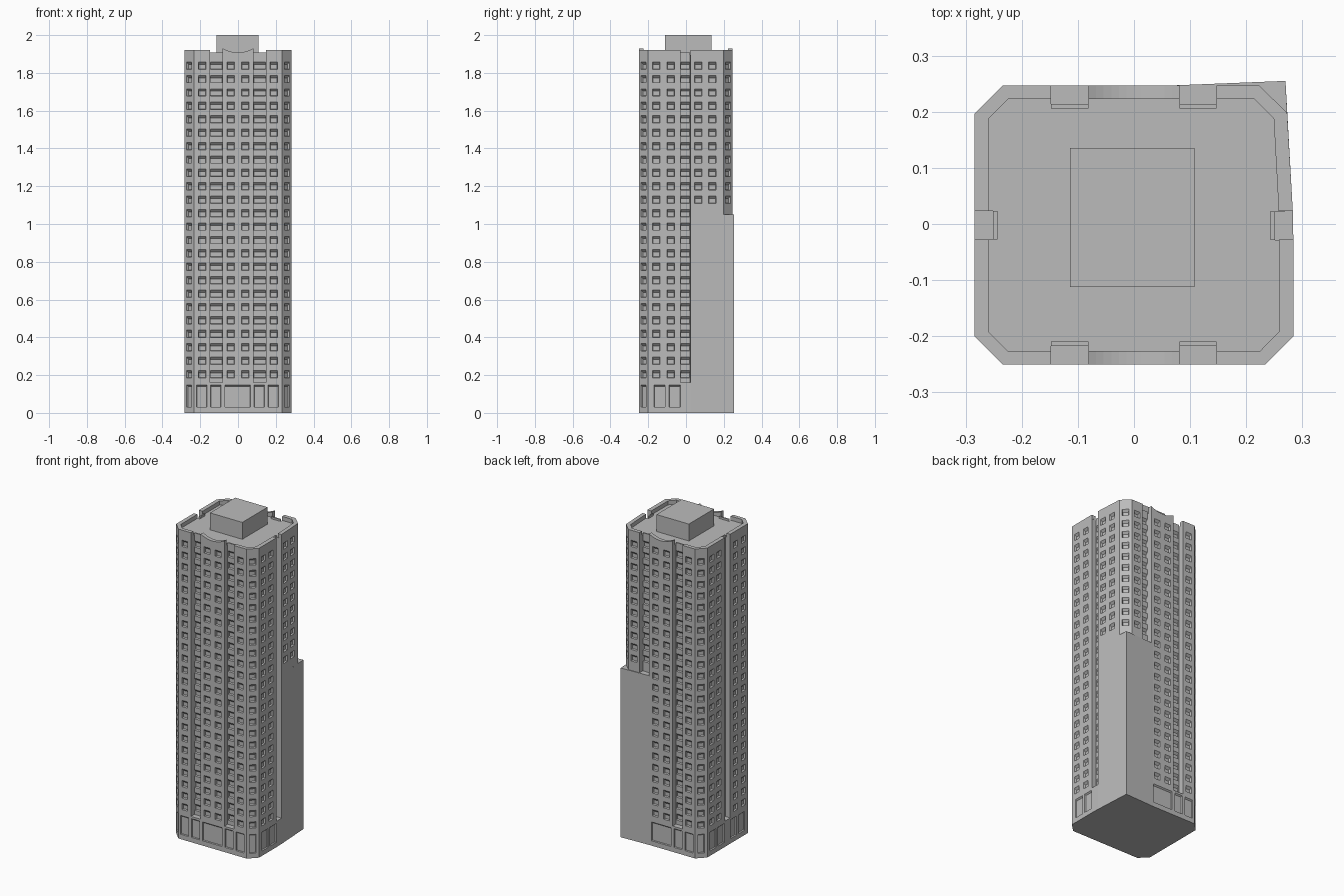
import bpy, bmesh, math
from mathutils import Vector

if "Cube" in bpy.data.objects:
    bpy.data.objects.remove(bpy.data.objects["Cube"])

GREY = bpy.data.materials.new("concrete_grey")
GREY.diffuse_color = (0.5, 0.5, 0.5, 1)
GREY.use_nodes = True
GREY.node_tree.nodes["Principled BSDF"].inputs["Base Color"].default_value = GREY.diffuse_color

BASE, ROOF, TOP, LEDGE = 0.16, 1.895, 1.92, 1.05
ROWS = [(0.186 + 0.071 * i, 0.225 + 0.071 * i) for i in range(24)]
DOORS = [(0.03, 0.147)]


def poly(bm, pts):
    bm.faces.new([bm.verts.new(p) for p in pts])


def finish(bm, name):
    bmesh.ops.remove_doubles(bm, verts=bm.verts, dist=1e-5)
    me = bpy.data.meshes.new(name)
    bm.to_mesh(me)
    bm.free()
    me.materials.append(GREY)
    ob = bpy.data.objects.new(name, me)
    bpy.context.collection.objects.link(ob)


def wall(bm, p, q, z0, z1, cols=(), rows=(), depth=0.012, slope=0.013, side=0.003):
    """Vertical wall from p to q with recessed openings; cols lie along its main axis."""
    p, q = Vector(p), Vector(q)
    d = q - p
    ax = 0 if abs(d.x) > abs(d.y) else 1
    inward = Vector((-d.y, d.x)).normalized() * depth
    length = d.length

    def at(t, z, deep=False):
        v = p + d * t + (inward if deep else Vector((0, 0)))
        return (v.x, v.y, z)

    spans = [sorted((c - p[ax]) / d[ax] for c in ab) for ab in cols]
    spans.sort()
    rows = [r for r in rows if r[0] > z0 and r[1] < z1]
    t = 0
    for a, b in spans:
        poly(bm, [at(t, z0), at(a, z0), at(a, z1), at(t, z1)])
        z = z0
        for lo, hi in rows:
            poly(bm, [at(a, z), at(b, z), at(b, lo), at(a, lo)])
            # recess with a sloping head
            s = side / length
            o = [at(a, lo), at(b, lo), at(b, hi), at(a, hi)]
            i = [at(a + s, lo + 0.002, 1), at(b - s, lo + 0.002, 1),
                 at(b - s, hi - slope, 1), at(a + s, hi - slope, 1)]
            for k in range(4):
                n = (k + 1) % 4
                poly(bm, [o[k], o[n], i[n], i[k]])
            poly(bm, i)
            z = hi
        poly(bm, [at(a, z), at(b, z), at(b, z1), at(a, z1)])
        t = b
    poly(bm, [at(t, z0), at(1, z0), at(1, z1), at(t, z1)])


def strip(bm, outer, inner, z0, tops):
    """Upright band between an outer and an inner path."""
    o0 = [(x, y, z0) for x, y in outer]
    i0 = [(x, y, z0) for x, y in inner]
    o1 = [(x, y, z) for (x, y), z in zip(outer, tops)]
    i1 = [(x, y, z) for (x, y), z in zip(inner, tops)]
    for k in range(len(outer) - 1):
        n = k + 1
        poly(bm, [o0[k], o0[n], o1[n], o1[k]])
        poly(bm, [i0[n], i0[k], i1[k], i1[n]])
        poly(bm, [o1[k], o1[n], i1[n], i1[k]])
    poly(bm, [i0[0], o0[0], o1[0], i1[0]])
    poly(bm, [o0[-1], i0[-1], i1[-1], o1[-1]])


def slot(bm, p, q, z0, depth=0.033):
    """Vertical recess with a band of wide windows and a low upstand on the roof."""
    p, q = Vector(p), Vector(q)
    d = (q - p).normalized()
    n = Vector((-d.y, d.x))
    a, b = p + n * depth, q + n * depth
    ax = 0 if abs(d.x) > abs(d.y) else 1
    m = 0.002 * d[ax]
    wall(bm, p, a, z0, ROOF)
    wall(bm, a, b, z0, ROOF, [(a[ax] + m, b[ax] - m)], ROWS, side=0.0005)
    wall(bm, b, q, z0, ROOF)
    poly(bm, [(v.x, v.y, z0) for v in (p, q, b, a)])
    strip(bm, [a, b], [a + n * 0.008, b + n * 0.008], ROOF, [1.907] * 2)
    return [p, a, b, q]


# plan corners, counter-clockwise from the front left
FL, FR = (-0.234, -0.25), (0.234, -0.25)
RF, RS0, RS1 = (0.284, -0.2), (0.284, -0.028), (0.283, 0.023)
RB, BR = (0.273, 0.198), (0.223, 0.247)
BL, LB, LF = (-0.234, 0.247), (-0.284, 0.197), (-0.284, -0.2)
K, L = (0.27, 0.255), (0.07, 0.247)


def win(*centres, w=0.04):
    return [(c - w / 2, c + w / 2) for c in centres]


# ground floor with shop-front panels
bm = bmesh.new()
bays = [(-0.22, -0.165), (-0.145, -0.09), (-0.07, 0.065)]
sides = [(-0.17, -0.11), (-0.09, -0.03)]
opts = dict(depth=0.008, slope=0.007, side=0.002)
corner = [(-0.272, -0.246)]
wall(bm, FL, FR, 0, BASE, bays + [(0.085, 0.14), (0.16, 0.215)], DOORS, **opts)
wall(bm, FR, RF, 0, BASE, [(0.246, 0.272)], DOORS, **opts)
wall(bm, RF, RS0, 0, BASE, sides, DOORS, **opts)
wall(bm, RS0, RS1, 0, BASE)
wall(bm, L, BL, 0, BASE, bays, DOORS, **opts)
wall(bm, BL, LB, 0, BASE, corner, DOORS, **opts)
wall(bm, LB, LF, 0, BASE, sides + [(0.03, 0.09), (0.11, 0.17)], DOORS, **opts)
wall(bm, LF, FL, 0, BASE, corner, DOORS, **opts)
poly(bm, [(x, y, 0) for x, y in (FL, LF, LB, BL, L, K, RS1, RS0, RF, FR)])
finish(bm, "ground_floor")

# blank party wall block at the back right
bm = bmesh.new()
wall(bm, RS1, K, 0, LEDGE)
wall(bm, K, L, 0, LEDGE)
poly(bm, [(x, y, LEDGE) for x, y in (RB, K, L, BR)])
finish(bm, "party_wall_block")

# tower walls, slots and roof deck
bm = bmesh.new()
plan = []
for y, s in ((-0.25, 1), (0.247, -1)):
    x = [-0.148, -0.081, 0.081, 0.147][::s]
    if s > 0:
        wall(bm, FL, (x[0], y), BASE, ROOF, win(-0.19), ROWS)
        wall(bm, (x[1], y), (x[2], y), BASE, ROOF, win(-0.038, 0.038), ROWS)
        wall(bm, (x[3], y), FR, BASE, ROOF, win(0.19), ROWS)
        plan += [FL] + slot(bm, (x[0], y), (x[1], y), BASE)
        plan += slot(bm, (x[2], y), (x[3], y), BASE) + [FR]
        # right side
        wall(bm, FR, RF, BASE, ROOF, win(0.259, w=0.027), ROWS)
        wall(bm, RF, RS0, BASE, ROOF, win(-0.157, -0.08), ROWS)
        plan += [RF] + slot(bm, RS0, RS1, BASE)
        wall(bm, RS1, RB, LEDGE, ROOF, win(0.065, 0.14), ROWS)
        wall(bm, RB, BR, LEDGE, ROOF, win(0.222, w=0.027) if abs(RB[1] - BR[1]) > abs(RB[0] - BR[0])
             else win(0.248, w=0.027), ROWS)
        plan += [RB]
    else:
        wall(bm, BR, (x[0], y), LEDGE, ROOF, win(0.185), ROWS)
        wall(bm, (x[1], y), L, LEDGE, ROOF)
        wall(bm, L, (x[2], y), BASE, ROOF, win(-0.038, 0.038), ROWS)
        wall(bm, (x[3], y), BL, BASE, ROOF, win(-0.19), ROWS)
        plan += [BR] + slot(bm, (x[0], y), (x[1], y), LEDGE)
        plan += slot(bm, (x[2], y), (x[3], y), BASE) + [BL]
wall(bm, BL, LB, BASE, ROOF, win(-0.259, w=0.027), ROWS)
wall(bm, LB, (-0.284, 0.023), BASE, ROOF, win(0.08, 0.152), ROWS)
wall(bm, (-0.284, -0.028), LF, BASE, ROOF, win(-0.157, -0.08), ROWS)
wall(bm, LF, FL, BASE, ROOF, win(-0.259, w=0.027), ROWS)
plan += [LB] + slot(bm, (-0.284, 0.023), (-0.284, -0.028), BASE) + [LF]
poly(bm, [(v[0], v[1], ROOF) for v in plan])
finish(bm, "tower")

# corner parapets
bm = bmesh.new()
strip(bm, [(-0.284, -0.028), LF, FL, (-0.148, -0.25)],
      [(-0.259, -0.028), (-0.259, -0.192), (-0.224, -0.227), (-0.148, -0.227)], ROOF, [TOP] * 4)
strip(bm, [(0.147, -0.25), FR, RF, RS0],
      [(0.147, -0.227), (0.224, -0.227), (0.258, -0.192), (0.258, -0.028)], ROOF, [TOP] * 4)
strip(bm, [RS1, RB, BR, (0.147, 0.247)],
      [(0.258, 0.023), (0.249, 0.188), (0.214, 0.223), (0.147, 0.223)], ROOF, [TOP] * 4)
strip(bm, [(-0.148, 0.247), BL, LB, (-0.284, 0.023)],
      [(-0.148, 0.223), (-0.224, 0.223), (-0.259, 0.188), (-0.259, 0.023)], ROOF, [TOP] * 4)
finish(bm, "corner_parapets")

# dipped parapets between the front and back slots
bm = bmesh.new()
for y, s in ((-0.25, 1), (0.247, -1)):
    xs = [s * (-0.081 + 0.162 * i / 12) for i in range(13)]
    strip(bm, [(x, y) for x in xs], [(x, y + s * 0.024) for x in xs], ROOF,
          [1.908 + 0.022 * (x / 0.081) ** 2 for x in xs])
finish(bm, "dipped_parapets")

# rooftop plant room
bm = bmesh.new()
strip(bm, [(-0.114, -0.112), (0.108, -0.112)], [(-0.114, 0.135), (0.108, 0.135)], ROOF, [2, 2])
finish(bm, "plant_room")
